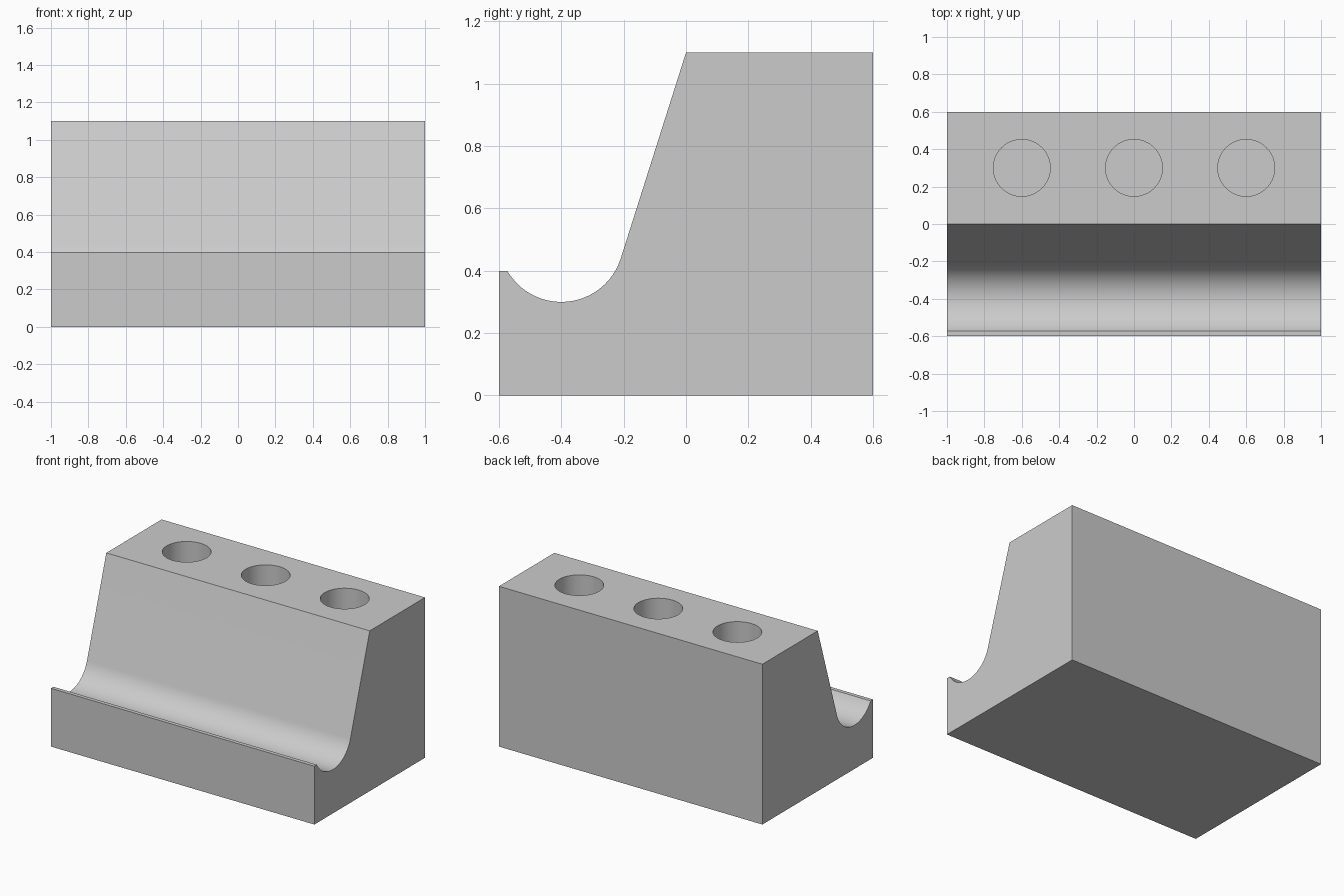
import bpy
import bmesh
from math import asin, atan2, cos, hypot, pi, radians, sin
from mathutils import Vector

cube = bpy.data.objects.get("Cube")
if cube:
    bpy.data.objects.remove(cube, do_unlink=True)

HALF_X, HALF_Y, HEIGHT, LIP = 1.0, 0.6, 1.1, 0.4
GROOVE_Y, GROOVE_Z, GROOVE_R = -0.4, 0.5, 0.2
HOLE_R, HOLE_Y, HOLE_FLOOR = 0.152, 0.3, 0.3
ARC_STEPS = 32

grey = bpy.data.materials.new("plain grey")
grey.use_nodes = True
colour = (0.6, 0.6, 0.6, 1)
grey.diffuse_color = colour
grey.node_tree.nodes["Principled BSDF"].inputs["Base Color"].default_value = colour


def add_object(name, bm):
    bmesh.ops.recalc_face_normals(bm, faces=bm.faces)
    mesh = bpy.data.meshes.new(name)
    bm.to_mesh(mesh)
    bm.free()
    mesh.materials.append(grey)
    obj = bpy.data.objects.new(name, mesh)
    bpy.context.collection.objects.link(obj)
    return obj


# Side profile: the sloped front runs tangent into the round groove
slope_angle = atan2(-GROOVE_Y, HEIGHT - GROOVE_Z) - asin(
    GROOVE_R / hypot(GROOVE_Y, HEIGHT - GROOVE_Z))
start = pi + asin((GROOVE_Z - LIP) / GROOVE_R)
end = 2 * pi - slope_angle
profile = [(-HALF_Y, 0), (-HALF_Y, LIP)]
for i in range(ARC_STEPS + 1):
    a = start + (end - start) * i / ARC_STEPS
    profile.append((GROOVE_Y + GROOVE_R * cos(a), GROOVE_Z + GROOVE_R * sin(a)))
profile += [(0, HEIGHT), (HALF_Y, HEIGHT), (HALF_Y, 0)]

# Solid block, extruded along its width
bm = bmesh.new()
side = bm.faces.new([bm.verts.new((-HALF_X, y, z)) for y, z in profile])
extruded = bmesh.ops.extrude_face_region(bm, geom=[side], use_keep_orig=True)
moved = [v for v in extruded["geom"] if isinstance(v, bmesh.types.BMVert)]
bmesh.ops.translate(bm, verts=moved, vec=Vector((2 * HALF_X, 0, 0)))
block = add_object("holder_block", bm)

# Three round sockets sunk into the top
bm = bmesh.new()
depth = HEIGHT - HOLE_FLOOR + 0.1
for x in (-0.6, 0, 0.6):
    made = bmesh.ops.create_cone(bm, cap_ends=True, segments=64, radius1=HOLE_R,
                                 radius2=HOLE_R, depth=depth)
    bmesh.ops.translate(bm, verts=made["verts"],
                        vec=Vector((x, HOLE_Y, HOLE_FLOOR + depth / 2)))
cutter = add_object("socket_cutter", bm)
cutter.hide_render = True

cut = block.modifiers.new("sockets", "BOOLEAN")
cut.operation = "DIFFERENCE"
cut.solver = "EXACT"
cut.object = cutter
for obj in bpy.context.selected_objects:
    obj.select_set(False)
block.select_set(True)
bpy.context.view_layer.objects.active = block
bpy.ops.object.modifier_apply(modifier=cut.name)
bpy.data.objects.remove(cutter, do_unlink=True)

bpy.ops.object.shade_smooth_by_angle(angle=radians(30))
